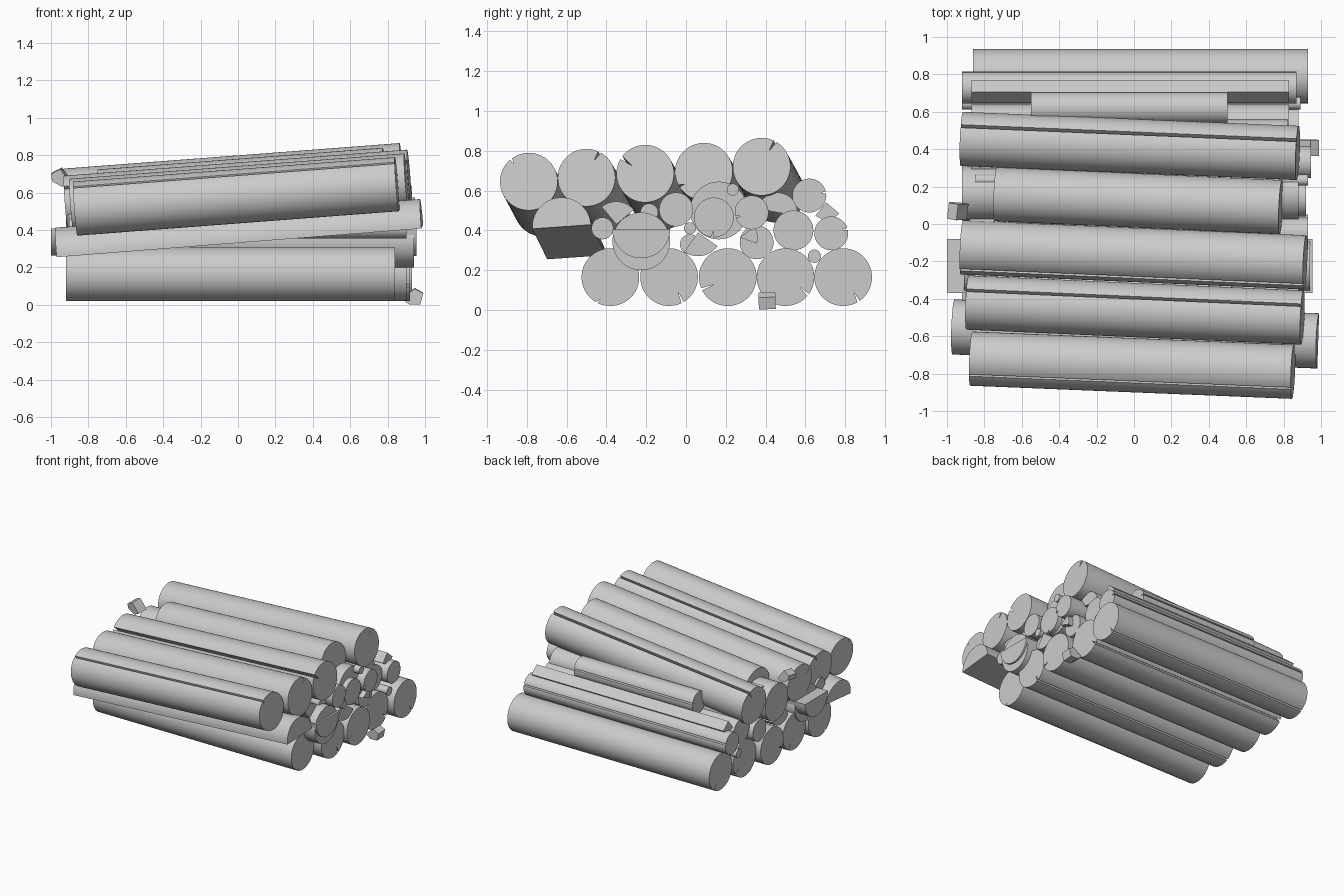
import bpy, bmesh, math
from mathutils import Vector, Matrix


def prism(name, profile, p0, p1):
    """Extrude a (y, z) outline along the line p0 -> p1, square-cut ends."""
    p0, p1 = Vector(p0), Vector(p1)
    d = (p1 - p0).normalized()
    side = Vector((0, 0, 1)).cross(d).normalized()
    up = d.cross(side)
    bm = bmesh.new()
    rings = [[bm.verts.new(p + side * a + up * b) for a, b in profile]
             for p in (p0, p1)]
    n = len(profile)
    for i in range(n):
        j = (i + 1) % n
        bm.faces.new((rings[0][i], rings[0][j], rings[1][j], rings[1][i]))
    bm.faces.new(rings[0])
    bm.faces.new(rings[1])
    bmesh.ops.recalc_face_normals(bm, faces=bm.faces)
    me = bpy.data.meshes.new(name)
    bm.to_mesh(me)
    bm.free()
    ob = bpy.data.objects.new(name, me)
    bpy.context.collection.objects.link(ob)
    bpy.ops.object.select_all(action='DESELECT')
    ob.select_set(True)
    bpy.context.view_layer.objects.active = ob
    bpy.ops.object.shade_smooth_by_angle(angle=math.radians(25))
    return ob


def polar(r, deg):
    a = math.radians(deg)
    return (r * math.cos(a), r * math.sin(a))


def round_profile(r, crack=None, width=7, depth=0.4):
    """Circle, optionally with a V-shaped drying crack at angle `crack`."""
    if crack is None:
        return [polar(r, i * 7.5) for i in range(48)]
    h = width / 2
    pts = [polar(r, crack + h + (360 - width) * i / 46) for i in range(47)]
    return pts + [polar(r * (1 - depth), crack + 3)]


def sector(r, a0, a1):
    n = max(4, int((a1 - a0) / 7.5))
    pts = [polar(r, a0 + (a1 - a0) * i / n) for i in range(n + 1)]
    return pts if a1 - a0 >= 180 else [(0, 0)] + pts


R = 0.145

# bottom row: y, x start, x end, crack angle, crack depth
for i, (y, x0, x1, c, dep) in enumerate([
        (-0.38, -0.92, 0.84, -118, 0.15), (-0.085, -0.90, 0.90, -62, 0.4),
        (0.21, -0.91, 0.92, -155, 0.45), (0.50, -0.87, 0.88, -38, 0.4),
        (0.79, -0.86, 0.93, -58, 0.35)]):
    prism(f"bottom_log_{i + 1}", round_profile(R, c, 5, dep),
          (x0, y, 0.165), (x1, y, 0.165))

# top row, tilted and skewed: x start, y start, x end, y end, z end, crack
for i, (x0, y0, x1, y1, z1, c, w, dep) in enumerate([
        (-0.87, -0.72, 0.85, -0.79, 0.645, 128, 5, 0.2),
        (-0.89, -0.42, 0.90, -0.50, 0.665, 63, 6, 0.35),
        (-0.92, -0.125, 0.915, -0.205, 0.685, 146, 7, 0.45),
        (-0.74, 0.16, 0.785, 0.09, 0.695, -150, 5, 0.2),
        (-0.92, 0.455, 0.875, 0.38, 0.72, 62, 7, 0.4)]):
    prism(f"top_log_{i + 1}", round_profile(R, c, w, dep),
          (x0, y0, z1 - 0.076 * (x1 - x0)), (x1, y1, z1))

# split half logs
prism("front_half_log", sector(R + 0.003, 4, 184),
      (-0.965, -0.55, 0.265), (0.985, -0.625, 0.418))
prism("middle_half_log", sector(R, -180, 0),
      (-1.0, -0.225, 0.408), (0.955, -0.225, 0.405))
prism("inner_half_log", sector(0.10, -10, 170),
      (-0.85, 0.46, 0.49), (0.82, 0.46, 0.49))

# middle layer round logs and sticks: y, z, radius, x start, x end, crack
for i, (y, z, r, x0, x1, c) in enumerate([
        (-0.225, 0.345, R, -0.91, 0.94, None),
        (0.165, 0.50, R, -0.92, 0.88, None),
        (-0.05, 0.505, 0.085, -0.88, 0.93, None),
        (0.14, 0.465, 0.10, -0.86, 0.92, -95),
        (0.33, 0.49, 0.085, -0.87, 0.945, -165),
        (0.355, 0.34, 0.085, -0.90, 0.88, None),
        (0.54, 0.40, 0.10, -0.87, 0.83, None),
        (0.73, 0.385, 0.085, -0.92, 0.87, 15),
        (0.62, 0.575, 0.085, -0.55, 0.50, 10),
        (-0.42, 0.41, 0.055, -0.90, 0.90, None),
        (-0.185, 0.49, 0.045, -0.85, 0.88, None),
        (0.02, 0.33, 0.05, -0.88, 0.90, None),
        (0.02, 0.41, 0.03, -0.88, 0.93, None),
        (0.235, 0.605, 0.03, -0.85, 0.93, None),
        (0.645, 0.27, 0.033, -0.92, 0.89, None)]):
    prism(f"middle_log_{i + 1}", round_profile(r, c, 8, 0.3),
          (x0, y, z), (x1, y, z))

# split wedges: y, z of the apex, radius, angles, x range
for i, (y, z, r, a0, a1, x0, x1) in enumerate([
        (-0.35, 0.43, 0.115, 40, 130, -0.88, 0.88),
        (0.06, 0.39, 0.12, -125, -35, -0.88, 0.91),
        (0.27, 0.365, 0.09, -20, 35, -0.85, 0.92),
        (0.705, 0.54, 0.085, -130, -40, -0.87, 0.83)]):
    prism(f"split_wedge_{i + 1}", sector(r, a0, a1), (x0, y, z), (x1, y, z))

# loose chips, seen as wedges from the front
chip = [(0, 0.045), (-0.05, 0.02), (-0.045, -0.02), (0.01, -0.05), (0.055, -0.03)]
prism("top_chip", chip, (-0.94, 0.11, 0.69), (-0.95, 0.025, 0.68))
prism("ground_chip", [(-0.065, 0.02), (-0.02, 0.045), (0.05, -0.01), (0.01, -0.04), (-0.05, -0.04)],
      (0.925, 0.365, 0.042), (0.925, 0.45, 0.045))
